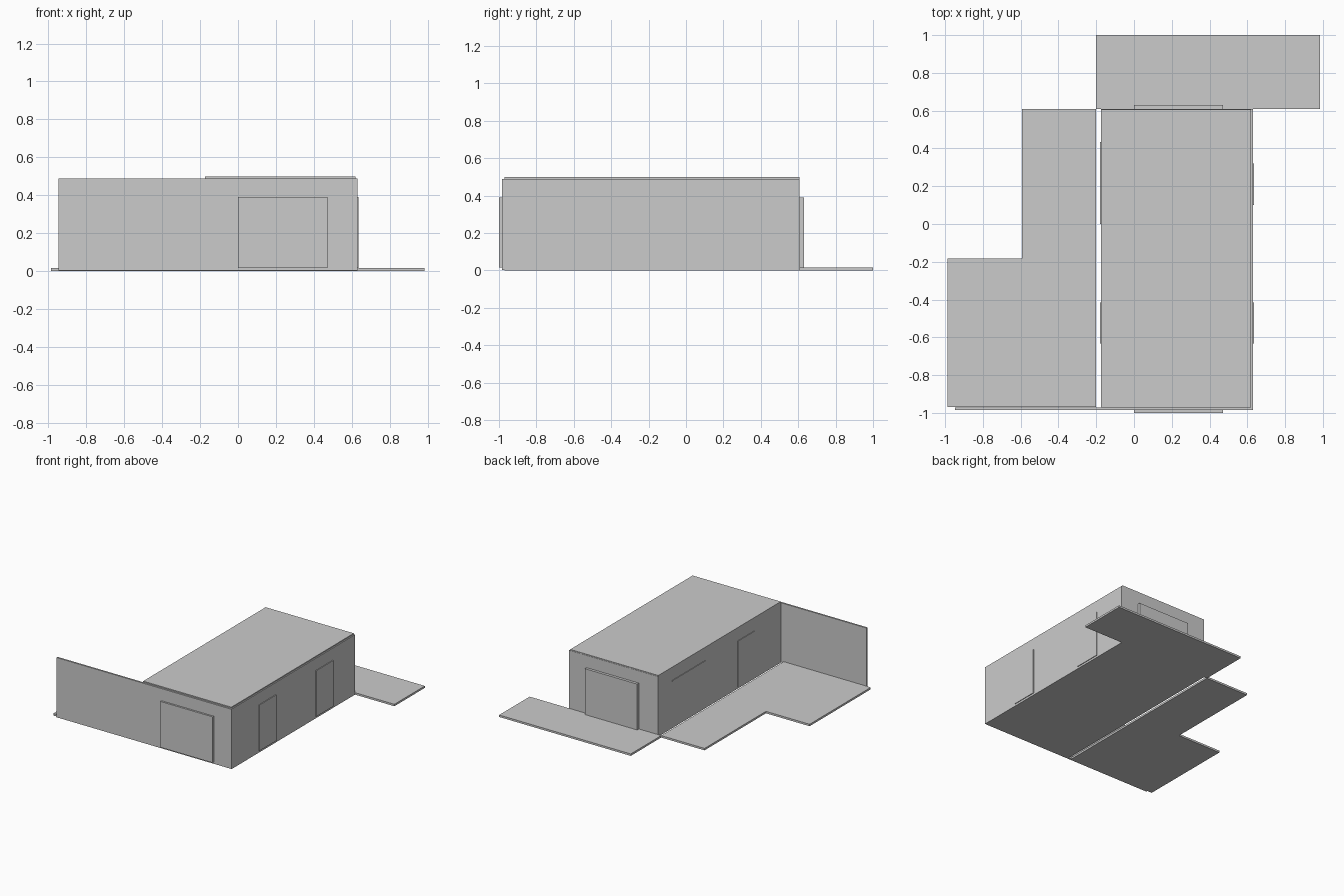
import bpy, bmesh

if "Cube" in bpy.data.objects:
    bpy.data.objects.remove(bpy.data.objects["Cube"])

grey = bpy.data.materials.new("light_grey")
grey.diffuse_color = (0.6, 0.6, 0.6, 1)
grey.use_nodes = True
grey.node_tree.nodes["Principled BSDF"].inputs["Base Color"].default_value = grey.diffuse_color


def prism(name, outline, z0, z1):
    """Extrude a flat outline from z0 up to z1."""
    bm = bmesh.new()
    face = bm.faces.new([bm.verts.new((x, y, z0)) for x, y in outline])
    top = bmesh.ops.extrude_face_region(bm, geom=[face])["geom"]
    verts = [v for v in top if isinstance(v, bmesh.types.BMVert)]
    bmesh.ops.translate(bm, verts=verts, vec=(0, 0, z1 - z0))
    bmesh.ops.recalc_face_normals(bm, faces=bm.faces)
    mesh = bpy.data.meshes.new(name)
    bm.to_mesh(mesh)
    bm.free()
    mesh.materials.append(grey)
    obj = bpy.data.objects.new(name, mesh)
    bpy.context.collection.objects.link(obj)
    return obj


def box(name, x0, x1, y0, y1, z0, z1):
    return prism(name, [(x0, y0), (x1, y0), (x1, y1), (x0, y1)], z0, z1)


SLAB, HEAD, WALL, ROOF = 0.016, 0.39, 0.489, 0.498
L, R, F, B = -0.175, 0.63, -0.985, 0.608

# House body, and the roof set inside the front and right walls
box("house_body", L, R, F + 0.014, B, 0, WALL)
box("roof", L, R - 0.01, F + 0.014, B - 0.002, WALL, ROOF)

# Long front wall running past the house to screen the terrace
box("front_wall", -0.947, R, F, F + 0.014, 0.002, WALL)

# Stepped side terrace and rear terrace
prism("side_terrace", [(-0.987, -0.97), (-0.202, -0.97), (-0.202, B),
                       (-0.593, B), (-0.593, -0.183), (-0.987, -0.183)], 0, SLAB)
box("rear_terrace", -0.202, 0.985, B, 1.0, 0, SLAB)

# Large door panels on the front and the back
box("front_door", 0, 0.471, -1.0, F, SLAB, HEAD)
box("back_door", 0, 0.471, B, 0.63, SLAB, HEAD)

# Tall windows on the right wall
for i, (y0, y1) in enumerate([(-0.632, -0.415), (0.1, 0.321)]):
    box(f"right_window_{i + 1}", R, R + 0.006, y0, y1, SLAB, HEAD)

# Terrace door and thin lintel on the left wall
box("terrace_door", L - 0.005, L, -0.632, -0.415, SLAB, HEAD)
box("left_lintel", L - 0.005, L, 0, 0.433, HEAD - 0.006, HEAD)
